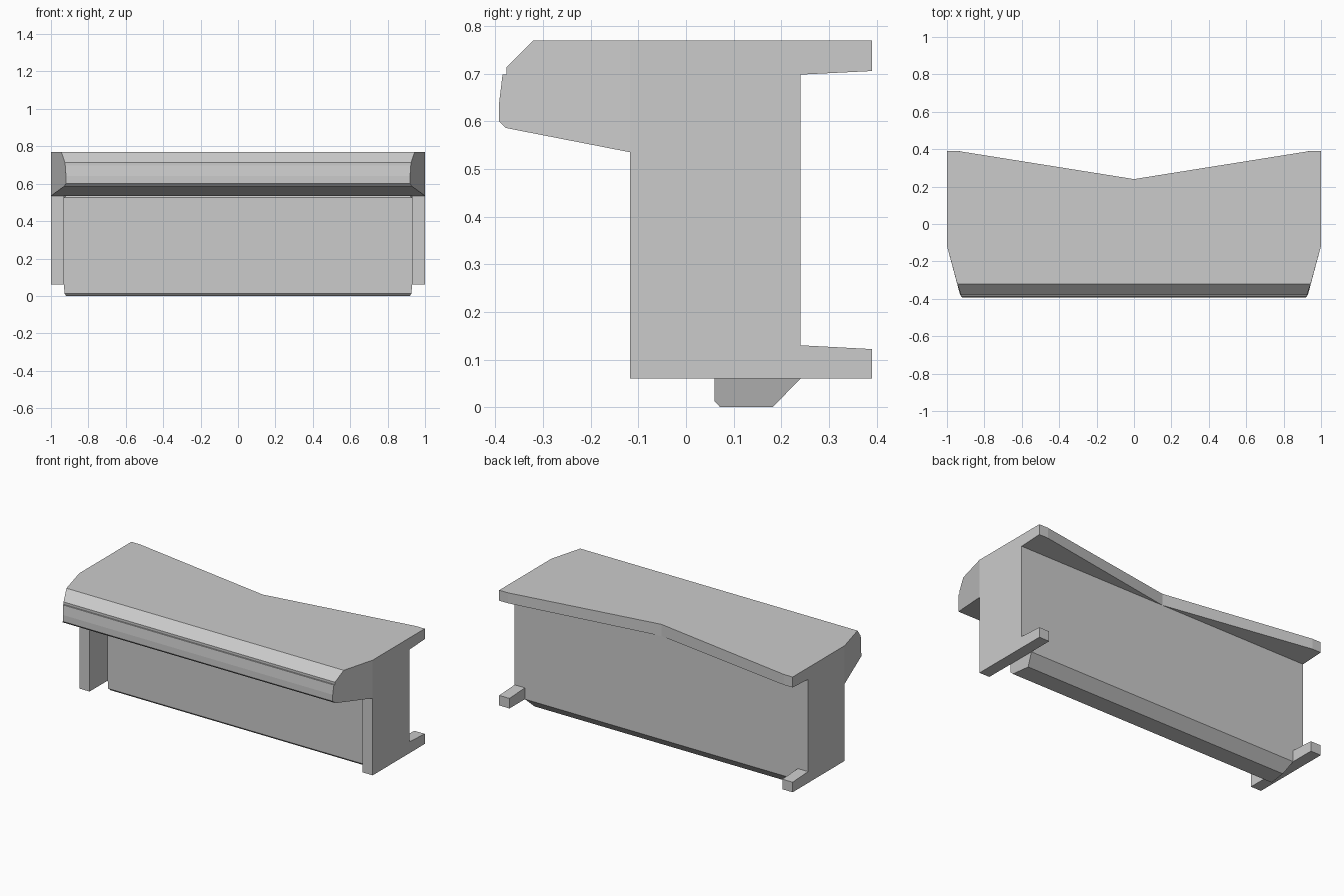
import bpy, bmesh

if "Cube" in bpy.data.objects:
    bpy.data.objects.remove(bpy.data.objects["Cube"])


def finish(name, bm):
    bmesh.ops.recalc_face_normals(bm, faces=bm.faces)
    mesh = bpy.data.meshes.new(name)
    bm.to_mesh(mesh)
    bm.free()
    obj = bpy.data.objects.new(name, mesh)
    bpy.context.collection.objects.link(obj)
    return obj


def bridge(name, left, right, split=None):
    """Closed solid between two matching loops; split cuts each cap in two."""
    bm = bmesh.new()
    a = [bm.verts.new(p) for p in left]
    b = [bm.verts.new(p) for p in right]
    n = len(a)
    for i in range(n):
        j = (i + 1) % n
        bm.faces.new((a[i], a[j], b[j], b[i]))
    for loop in (a, b):
        cap = bm.faces.new(loop)
        if split:
            bmesh.utils.face_split(cap, loop[split[0]], loop[split[1]])
    return finish(name, bm)


def wide_profile(name, pts, split):
    """Symmetric span; every profile point is (y, z, half width)."""
    return bridge(name, [(-w, y, z) for y, z, w in pts],
                  [(w, y, z) for y, z, w in pts], split)


# top hood with stepped, tapered nose
wide_profile("hood", [
    (0.24, 0.77, 1), (-0.117, 0.77, 1), (-0.32, 0.77, 0.945),
    (-0.377, 0.713, 0.925), (-0.377, 0.698, 0.925), (-0.385, 0.698, 0.923),
    (-0.392, 0.64, 0.92), (-0.392, 0.60, 0.92), (-0.378, 0.586, 0.93),
    (-0.117, 0.535, 1), (0.24, 0.535, 1)], (1, 9))

# recessed panel with chamfered bottom lip
wide_profile("panel", [
    (0.07, 0.535, 0.92), (0.06, 0.525, 0.93), (0.06, 0.06, 0.93),
    (0.06, 0.012, 0.928), (0.07, 0.002, 0.92), (0.07, 0.0, 0.92),
    (0.182, 0.0, 0.905), (0.24, 0.06, 0.93), (0.24, 0.535, 0.93)], (2, 7))

# side walls with rear feet, and the rear wings of the top
wall = [(-0.117, 0.06), (0.39, 0.06), (0.39, 0.122), (0.24, 0.13),
        (0.24, 0.535), (-0.117, 0.535)]
wing = [(0, 0.24), (0.94, 0.39), (1, 0.39), (1, 0.24)]
for side, s in (("left", -1), ("right", 1)):
    bridge(side + "_wall", [(s * 0.93, y, z) for y, z in wall],
           [(s, y, z) for y, z in wall])
    bridge(side + "_rear_wing",
           [(s * x, y, 0.698 + (y - 0.24) * 0.05) for x, y in wing],
           [(s * x, y, 0.77) for x, y in wing])
